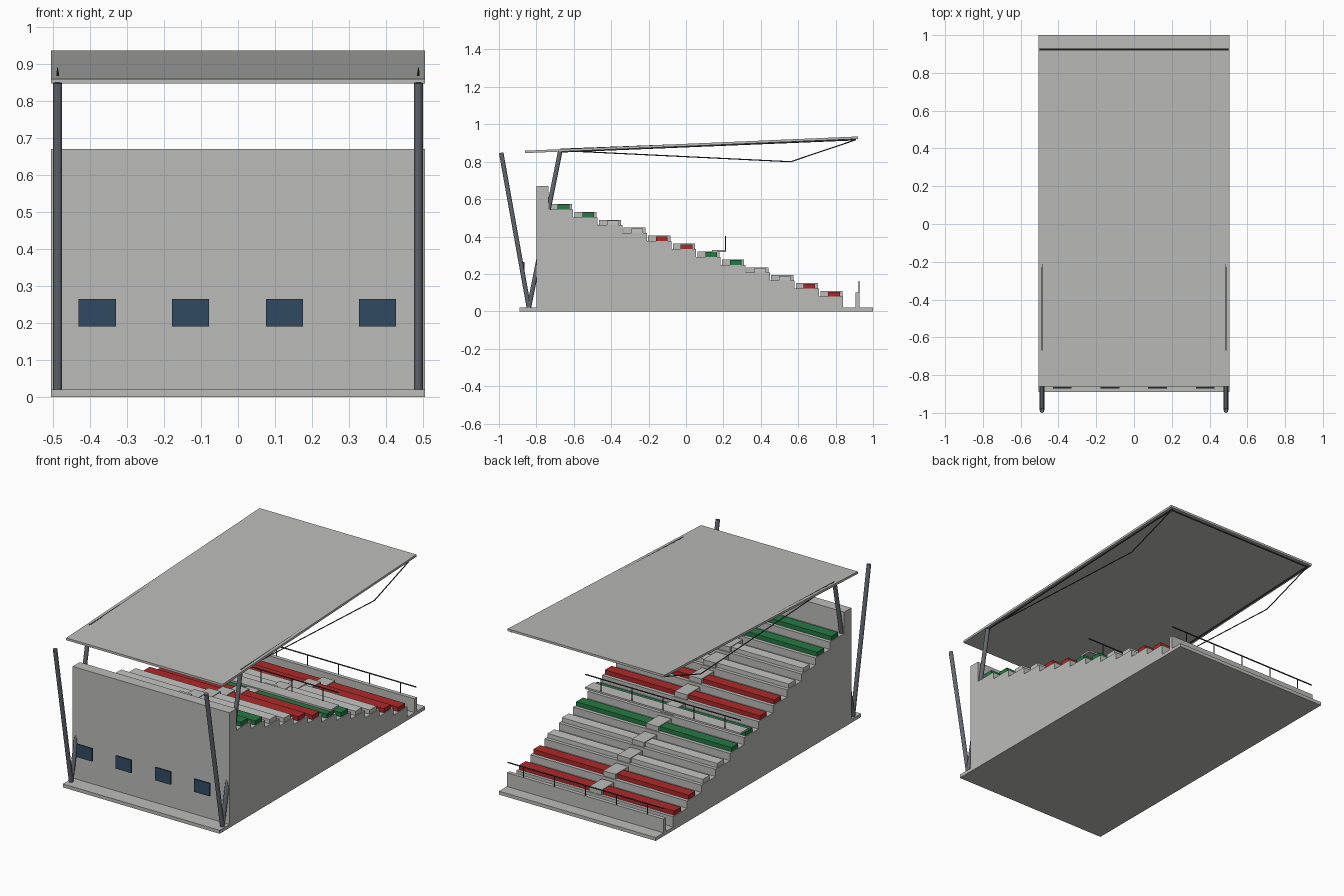
import bpy, bmesh
from mathutils import Vector

if "Cube" in bpy.data.objects:
    bpy.data.objects.remove(bpy.data.objects["Cube"])


def mat(name, r, g, b):
    m = bpy.data.materials.new(name)
    m.diffuse_color = (r, g, b, 1)
    m.use_nodes = True
    m.node_tree.nodes["Principled BSDF"].inputs["Base Color"].default_value = m.diffuse_color
    return m


CONCRETE = mat("concrete grey", 0.50, 0.50, 0.485)
PALE = mat("pale seat grey", 0.56, 0.56, 0.55)
RED = mat("seat red", 0.42, 0.022, 0.022)
GREEN = mat("seat green", 0.018, 0.19, 0.055)
GLASS = mat("window blue", 0.03, 0.07, 0.12)
STEEL = mat("steel grey", 0.125, 0.14, 0.165)
RAIL = mat("dark rail", 0.04, 0.045, 0.05)


def finish(name, bm, material):
    bmesh.ops.recalc_face_normals(bm, faces=bm.faces)
    me = bpy.data.meshes.new(name)
    bm.to_mesh(me)
    bm.free()
    me.materials.append(material)
    ob = bpy.data.objects.new(name, me)
    bpy.context.collection.objects.link(ob)
    return ob


def extrude_x(name, profile, x0, x1, material):
    """Extrude a (y, z) outline along x."""
    bm = bmesh.new()
    face = bm.faces.new([bm.verts.new((x0, y, z)) for y, z in profile])
    ext = bmesh.ops.extrude_face_region(bm, geom=[face])
    moved = [v for v in ext["geom"] if isinstance(v, bmesh.types.BMVert)]
    bmesh.ops.translate(bm, verts=moved, vec=(x1 - x0, 0, 0))
    return finish(name, bm, material)


def box(name, x0, x1, y0, y1, z0, z1, material):
    return extrude_x(name, [(y0, z0), (y1, z0), (y1, z1), (y0, z1)], x0, x1, material)


def rod(name, a, b, radius, material, sides=6):
    a, b = Vector(a), Vector(b)
    d = b - a
    bm = bmesh.new()
    bmesh.ops.create_cone(bm, cap_ends=True, segments=sides, radius1=radius,
                          radius2=radius, depth=d.length)
    rot = d.to_track_quat('Z', 'Y').to_matrix().to_4x4()
    bmesh.ops.transform(bm, matrix=rot, verts=bm.verts)
    bmesh.ops.translate(bm, verts=bm.verts, vec=(a + b) / 2)
    return finish(name, bm, material)


W = 0.505          # half width
ROWS = 12
STEP_Y, STEP_Z = 0.1315, 0.0423
TOP_Z = 0.545

# Base slab
box("base_slab", -W, W, -0.89, 1.0, 0, 0.02, CONCRETE)

# Stepped terrace with rear wall, one outline
outline = [(0.84, 0.01), (-0.80, 0.01), (-0.80, 0.67), (-0.735, 0.67)]
for i in range(ROWS):
    z = TOP_Z - i * STEP_Z
    y = -0.735 + i * STEP_Y
    outline += [(y, z), (y + STEP_Y if i < ROWS - 1 else 0.84, z)]
extrude_x("terrace", outline, -W, W, CONCRETE)

# Bench rows, coloured in pairs, and aisle steps in the middle
pair_colours = [GREEN, PALE, RED]
for i in range(ROWS):
    y, z = i * STEP_Y, TOP_Z - i * STEP_Z
    box(f"bench_{i}", -0.5, 0.5, y - 0.686, y - 0.624, z - 0.002, z + 0.025,
        pair_colours[(i // 2) % 3])
    box(f"aisle_step_{i}", -0.04, 0.04, y - 0.728, y - 0.61, z - 0.002, z + 0.029, CONCRETE)


# Handrails
def handrail(name, y, z0, z1):
    rod(name + "_bar", (-0.5, y, z1), (0.5, y, z1), 0.004, RAIL)
    for k in range(-2, 3):
        rod(f"{name}_post_{k + 2}", (k * 0.2, y, z0), (k * 0.2, y, z1), 0.003, RAIL)


# Front parapet and mid-level walkway
box("front_parapet", -W, W, 0.905, 0.928, 0.015, 0.10, CONCRETE)
handrail("front_rail", 0.925, 0.09, 0.16)
box("walkway", -0.5, 0.5, 0.14, 0.215, 0.317, 0.327, CONCRETE)
handrail("walkway_rail", 0.211, 0.32, 0.40)

# Rear windows
for i, x in enumerate((-0.38, -0.128, 0.125, 0.377)):
    box(f"window_{i}", x - 0.05, x + 0.05, -0.872, -0.863, 0.19, 0.265, GLASS)

# Sloping canopy roof
extrude_x("canopy", [(-0.86, 0.846), (0.92, 0.922), (0.92, 0.935), (-0.86, 0.859)],
          -W, W, CONCRETE)

# V-shaped columns and roof trusses on both sides
for side, s in (("left", -1), ("right", 1)):
    x = s * 0.487
    rod(f"{side}_rear_strut", (x, -0.84, 0.018), (x, -0.988, 0.848), 0.012, STEEL, 12)
    rod(f"{side}_inner_strut", (x, -0.84, 0.018), (x, -0.672, 0.858), 0.012, STEEL, 12)
    rod(f"{side}_roof_beam", (x, -0.67, 0.866), (x, 0.91, 0.926), 0.004, RAIL)
    rod(f"{side}_lower_beam", (x, -0.67, 0.853), (x, 0.91, 0.918), 0.004, RAIL)
    rod(f"{side}_truss_long", (x, -0.62, 0.857), (x, 0.56, 0.80), 0.003, RAIL)
    rod(f"{side}_truss_short", (x, 0.56, 0.80), (x, 0.91, 0.918), 0.003, RAIL)

# Cross bar under the canopy's front edge
rod("canopy_cross_bar", (-0.487, 0.9, 0.918), (0.487, 0.9, 0.918), 0.004, RAIL)
